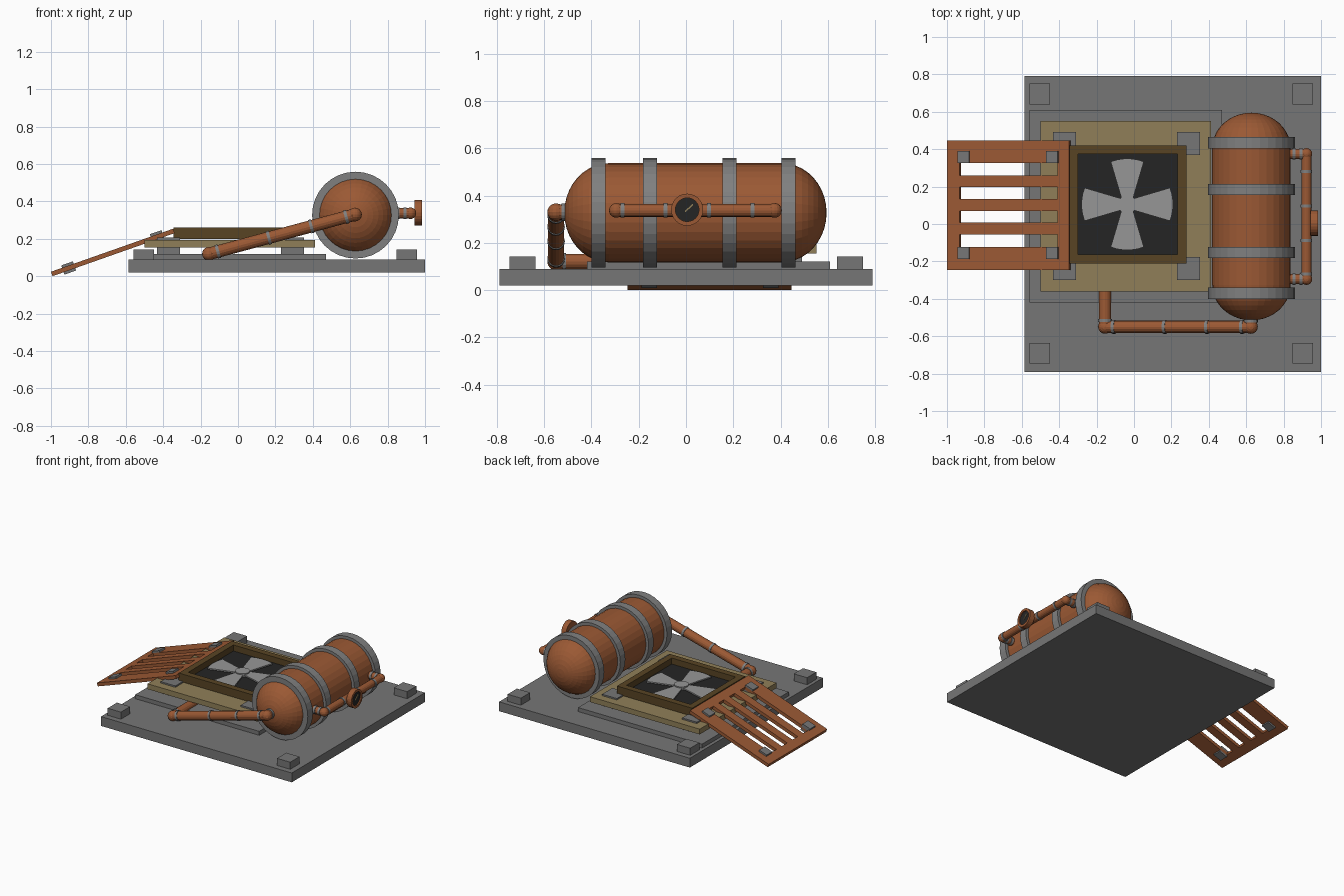
import bpy, bmesh, math
from mathutils import Vector, Matrix

if "Cube" in bpy.data.objects:
    bpy.data.objects.remove(bpy.data.objects["Cube"])


def mat(name, *srgb):
    m = bpy.data.materials.new(name)
    m.diffuse_color = [(c / 255 / 12.92 if c < 11 else ((c / 255 + 0.055) / 1.055) ** 2.4) for c in srgb] + [1]
    m.use_nodes = True
    m.node_tree.nodes["Principled BSDF"].inputs["Base Color"].default_value = m.diffuse_color
    return m


GREY = mat("dark grey metal", 118, 118, 118)
BAND = mat("band grey", 128, 128, 128)
RUST = mat("rust copper", 155, 89, 52)
TAN = mat("tan plate", 144, 127, 88)
BROWN = mat("dark brown", 88, 68, 36)
BLACK = mat("black", 37, 37, 37)
LIGHT = mat("fan grey", 150, 150, 150)


def finish(name, bm, *mats):
    me = bpy.data.meshes.new(name)
    bmesh.ops.recalc_face_normals(bm, faces=bm.faces[:])
    bm.to_mesh(me)
    bm.free()
    for m in mats:
        me.materials.append(m)
    ob = bpy.data.objects.new(name, me)
    bpy.context.collection.objects.link(ob)
    return ob


def box(name, x, y, z, m, xf=None):
    bm = bmesh.new()
    bmesh.ops.create_cube(bm, size=1)
    for v in bm.verts:
        v.co = [a + (b - a) * (c + 0.5) for (a, b), c in zip((x, y, z), v.co)]
    if xf:
        bm.transform(xf)
    return finish(name, bm, m)


def lathe(name, prof, origin, axis, m, n=16):
    """Revolve (radius, height) points about an axis; ends are closed."""
    bm = bmesh.new()
    rings = []
    for r, h in prof:
        if r < 1e-5:
            rings.append([bm.verts.new((0, 0, h))])
        else:
            rings.append([bm.verts.new((r * math.cos(2 * math.pi * i / n),
                                        r * math.sin(2 * math.pi * i / n), h)) for i in range(n)])
    for a, b in zip(rings, rings[1:]):
        for i in range(n):
            j = (i + 1) % n
            q = [a[i % len(a)], a[j % len(a)], b[j % len(b)], b[i % len(b)]]
            bm.faces.new(list(dict.fromkeys(q)))
    for e in (rings[0], rings[-1]):
        if len(e) > 1:
            bm.faces.new(e)
    rot = Vector((0, 0, 1)).rotation_difference(Vector(axis)).to_matrix().to_4x4()
    bm.transform(Matrix.Translation(origin) @ rot)
    return finish(name, bm, m)


def rod(name, a, b, r, m, n=16):
    a, b = Vector(a), Vector(b)
    return lathe(name, [(r, 0), (r, (b - a).length)], a, b - a, m, n)


def ball(name, c, r, m):
    prof = [(r * math.sin(math.pi * i / 8), -r * math.cos(math.pi * i / 8)) for i in range(9)]
    return lathe(name, prof, c, (0, 0, 1), m)


def collar(name, a, b, t, r, w=0.016):
    """Grey ring round the pipe a-b at fraction t."""
    a, b = Vector(a), Vector(b)
    d = (b - a).normalized() * w / 2
    c = a.lerp(b, t)
    rod(name, c - d, c + d, r, BAND)


# Base slabs and corner blocks
box("base_slab", (-0.585, 1.0), (-0.79, 0.79), (0.02, 0.09), GREY)
box("raised_slab", (-0.56, 0.47), (-0.42, 0.61), (0.09, 0.12), GREY)
for x in (-0.505, 0.902):
    for y in (-0.692, 0.695):
        box("corner_block", (x - .055, x + .055), (y - .055, y + .055), (0.09, 0.143), GREY)

# Tan platform on four feet
box("tan_platform", (-0.50, 0.412), (-0.36, 0.552), (0.155, 0.195), TAN)
for x in (-0.372, 0.292):
    for y in (-0.238, 0.43):
        box("platform_foot", (x - .061, x + .061), (y - .061, y + .061), (0.12, 0.206), GREY)

# Fan housing: box with inset, sunken black floor
bm = bmesh.new()
bmesh.ops.create_cube(bm, size=1)
for v in bm.verts:
    v.co = (-0.033 + v.co.x * 0.625, 0.105 + v.co.y * 0.63, 0.23 + v.co.z * 0.06)
top = max(bm.faces, key=lambda f: f.calc_center_median().z)
bmesh.ops.inset_region(bm, faces=[top], thickness=0.066)
pit = bmesh.ops.extrude_discrete_faces(bm, faces=[top])["faces"][0]
pit.material_index = 1
bmesh.ops.translate(bm, vec=(0, 0, -0.045), verts=pit.verts[:])
finish("fan_housing", bm, BROWN, BLACK)

# Fan: four flared blades and a hub
FAN = (-0.036, 0.105, 0)
for k in range(4):
    bm = bmesh.new()
    pts = [(0.03, 0.03), (0.03, -0.03)]
    pts += [(0.245 * math.cos(a), 0.245 * math.sin(a)) for a in (-0.37, -0.22, -0.07, 0.07, 0.22, 0.37)]
    f = bm.faces.new([bm.verts.new((x, y, 0.222)) for x, y in pts])
    ext = bmesh.ops.extrude_face_region(bm, geom=[f])["geom"]
    bmesh.ops.translate(bm, vec=(0, 0, 0.01), verts=[v for v in ext if isinstance(v, bmesh.types.BMVert)])
    bm.transform(Matrix.Translation(FAN) @ Matrix.Rotation(k * math.pi / 2, 4, 'Z'))
    finish("fan_blade", bm, LIGHT)
rod("fan_hub", (FAN[0], FAN[1], 0.215), (FAN[0], FAN[1], 0.24), 0.05, LIGHT, 20)

# Slotted ramp
slope = Matrix.Translation((-0.9957, 0, 0.0125)) @ Matrix.Rotation(-math.radians(19.4), 4, 'Y')
xs = [0, 0.07, 0.626, 0.692]
ys = [-0.247, -0.122, -0.057, 0.007, 0.07, 0.133, 0.197, 0.26, 0.325, 0.447]
bm = bmesh.new()
grid = [[bm.verts.new((x, y, 0)) for y in ys] for x in xs]
for i in range(3):
    for j in range(9):
        if i == 1 and j % 2:
            continue
        bm.faces.new((grid[i][j], grid[i + 1][j], grid[i + 1][j + 1], grid[i][j + 1]))
bm.transform(slope)
ramp = finish("slotted_ramp", bm, RUST)
sol = ramp.modifiers.new("thickness", 'SOLIDIFY')
sol.thickness, sol.offset = 0.025, 0
for x in (0.096, 0.598):
    for y in (-0.155, 0.358):
        box("ramp_block", (x - .033, x + .033), (y - .033, y + .033), (-0.026, 0.026), GREY, slope)

# Tank with domed ends and bands
R, H, TX, TZ = 0.21, 0.19, 0.628, 0.327
Y0, Y1 = -0.515 + H, 0.595 - H
dome = [(R * math.sin(i * math.pi / 20), H * math.cos(i * math.pi / 20)) for i in range(11)]
prof = [(r, Y0 - h) for r, h in dome] + [(r, Y1 + h) for r, h in reversed(dome)]
lathe("tank", prof, (TX, 0, TZ), (0, 1, 0), RUST, 32)
for y in (-0.37, -0.152, 0.184, 0.434):
    rod("tank_band", (TX, y - .03, TZ), (TX, y + .03, TZ), 0.232, BAND, 32)

# Feed pipe from the tank end to the platform
A, B, C = (0.625, -0.55, 0.33), (-0.155, -0.55, 0.12), (-0.155, -0.3, 0.12)
rod("feed_pipe", A, B, 0.033, RUST)
rod("feed_pipe_outlet", B, C, 0.033, RUST)
rod("feed_pipe_inlet", A, (0.625, -0.49, 0.33), 0.033, RUST)
for p in (A, B):
    ball("feed_pipe_elbow", p, 0.037, RUST)
for t in (0.06, 0.30, 0.59, 0.94):
    collar("feed_pipe_collar", A, B, t, 0.037)
collar("outlet_collar", B, C, 0.14, 0.037)
collar("inlet_collar", A, (0.625, -0.49, 0.33), 0.55, 0.037, 0.02)

# Gauge pipe on the tank's side
PX, PZ, E0, E1 = 0.922, 0.337, -0.295, 0.375
rod("gauge_pipe", (PX, E0, PZ), (PX, E1, PZ), 0.027, RUST)
for t in (0.04, 0.31, 0.585, 0.86):
    collar("gauge_pipe_collar", (PX, E0, PZ), (PX, E1, PZ), t, 0.031)
for y in (E0, E1):
    rod("gauge_pipe_stub", (0.80, y, PZ), (PX, y, PZ), 0.027, RUST)
    ball("gauge_pipe_elbow", (PX, y, PZ), 0.031, RUST)
    for t in (0.45, 0.77):
        collar("stub_collar", (0.80, y, PZ), (PX, y, PZ), t, 0.031)

# Gauge: rim, dial and needle
G = Matrix.Translation((0, 0.005, PZ + 0.003))
lathe("gauge_rim", [(0.068, 0.945), (0.068, 0.985), (0.05, 0.985), (0.05, 0.972)], G.translation, (1, 0, 0), RUST, 24)
lathe("gauge_dial", [(0.05, 0.970), (0.05, 0.976)], G.translation, (1, 0, 0), BLACK, 24)
box("gauge_needle", (0.976, 0.98), (-0.012, 0.033), (-0.003, 0.003), TAN, G @ Matrix.Rotation(math.radians(42), 4, 'X'))
